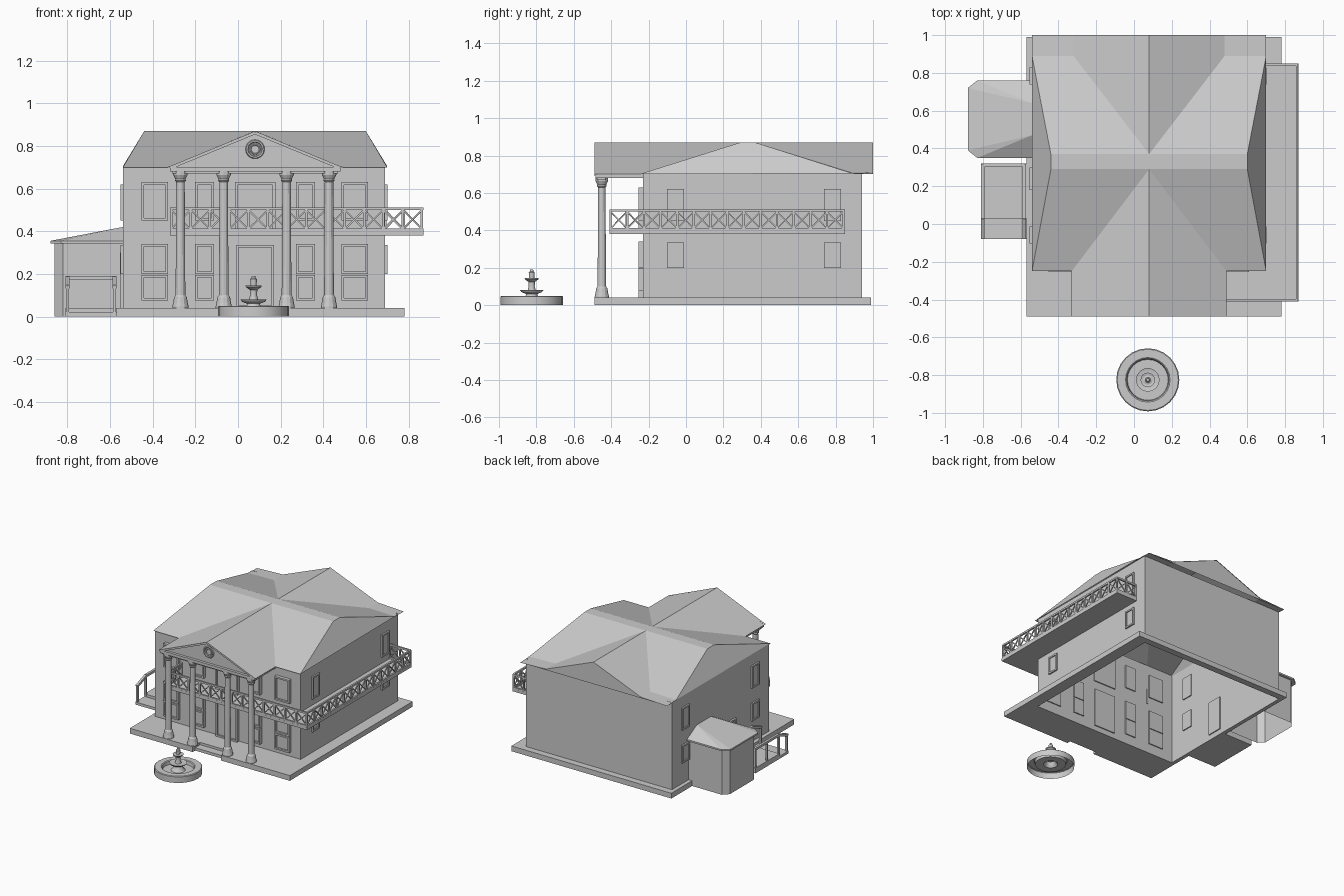
import bpy, bmesh, math
from mathutils import Vector, Matrix

if "Cube" in bpy.data.objects:
    bpy.data.objects.remove(bpy.data.objects["Cube"])


def finish(name, bm):
    bmesh.ops.recalc_face_normals(bm, faces=bm.faces)
    me = bpy.data.meshes.new(name)
    bm.to_mesh(me)
    bm.free()
    ob = bpy.data.objects.new(name, me)
    bpy.context.collection.objects.link(ob)
    return ob


def add_box(bm, a, b):
    a, b = Vector(a), Vector(b)
    size = [abs(v) for v in b - a]
    m = Matrix.Translation((a + b) / 2) @ Matrix.Diagonal((*size, 1))
    bmesh.ops.create_cube(bm, size=1, matrix=m)


def add_bar(bm, p, q, t):
    p, q = Vector(p), Vector(q)
    d = q - p
    rot = d.to_track_quat('Z', 'Y').to_matrix().to_4x4()
    m = Matrix.Translation((p + q) / 2) @ rot @ Matrix.Diagonal((t, t, d.length, 1))
    bmesh.ops.create_cube(bm, size=1, matrix=m)


def boxes(name, items):
    bm = bmesh.new()
    for a, b in items:
        add_box(bm, a, b)
    return finish(name, bm)


def polys(name, faces):
    bm = bmesh.new()
    for f in faces:
        bm.faces.new([bm.verts.new(p) for p in f])
    bmesh.ops.remove_doubles(bm, verts=bm.verts, dist=1e-4)
    return finish(name, bm)


def tube(name, outline, z0, z1):
    n = len(outline)
    return polys(name, [[(*outline[i], z0), (*outline[(i + 1) % n], z0),
                         (*outline[(i + 1) % n], z1), (*outline[i], z1)] for i in range(n)])


def lathe(name, profile, loc, sides):
    bm = bmesh.new()
    vs = [bm.verts.new((r, 0, z)) for r, z in profile]
    es = [bm.edges.new(e) for e in zip(vs, vs[1:])]
    bmesh.ops.spin(bm, geom=vs + es, axis=(0, 0, 1), cent=(0, 0, 0),
                   angle=2 * math.pi, steps=sides)
    bmesh.ops.remove_doubles(bm, verts=bm.verts, dist=1e-4)
    ob = finish(name, bm)
    ob.location = loc
    return ob


X0, X1, Y0, Y1 = -0.54, 0.69, -0.23, 0.94   # house footprint
C = 0.08                                    # axis of the facade

# Base slab around the open house, with front steps cut in
boxes("base_slab", [
    ((-0.57, -0.40, 0), (0.78, Y0, 0.04)),
    ((-0.57, -0.49, 0), (-0.04, -0.40, 0.04)), ((0.20, -0.49, 0), (0.78, -0.40, 0.04)),
    ((-0.57, Y0, 0), (X0, 0.99, 0.04)), ((X1, Y0, 0), (0.78, 0.99, 0.04)),
    ((X0, Y1, 0), (X1, 0.99, 0.04))])
boxes("front_step", [((-0.04, -0.46, 0), (0.20, -0.40, 0.022))])

# House walls
tube("house_walls", [(X0, Y0), (X1, Y0), (X1, Y1), (X0, Y1)], 0.03, 0.705)

# Roof: hipped main roof with cross gables, mirrored about the axis
roof = []
for s in (-1, 1):
    def P(d, y, z):
        return (C + s * d, y, z)
    roof += [
        [P(.62, -.25, .70), P(.41, -.25, .70), P(0, .29, .87), P(.52, .29, .87)],   # front slope
        [P(0, .29, .87), P(.52, .29, .87), P(.52, .37, .87), P(0, .37, .87)],       # ridge strip
        [P(.62, .89, .705), P(.40, .89, .71), P(0, .37, .87), P(.52, .37, .87)],    # back slope
        [P(.62, -.25, .70), P(.52, .29, .87), P(.52, .37, .87), P(.62, .89, .705)], # hip end
        [P(.41, -.49, .70), P(0, -.49, .87), P(0, .29, .87), P(.41, -.25, .70)],    # front gable
        [P(.40, 1, .71), P(0, 1, .87), P(0, .37, .87), P(.40, .89, .71)],           # back gable
        [P(.62, .89, .705), P(.40, .89, .71), P(.40, 1, .71), P(.62, 1, .70)],      # back eave
        [P(0, .995, .70), P(0, .995, .87), P(.40, .995, .71), P(.62, .995, .70)],   # gable end
    ]
polys("roof", roof)

# Pediment, its edge trim, porch ceiling and round vent
polys("pediment", [[(C - .38, -.465, .70), (C + .38, -.465, .70), (C, -.465, .86)]])
boxes("porch_beam", [((-0.32, -0.485, 0.68), (0.48, Y0, 0.702)),
                     ((-0.31, -0.475, 0.67), (0.47, -0.43, 0.68))])
bm = bmesh.new()
for s in (-1, 1):
    add_bar(bm, (C, -.481, .862), (C + s * .40, -.481, .697), .014)
finish("pediment_trim", bm)
for name, R, r in (("vent_ring", .038, .007), ("vent_hub", .022, .004)):
    bpy.ops.mesh.primitive_torus_add(major_radius=R, minor_radius=r, major_segments=20,
                                     minor_segments=6, location=(C, -.467, .785),
                                     rotation=(math.pi / 2, 0, 0))
    bpy.context.object.name = name

# Columns
prof = [(0, 0), (.038, 0), (.038, .012), (.034, .03), (.030, .055), (.023, .065), (.021, .33),
        (.020, .595), (.026, .602), (.024, .61), (.034, .63), (.034, .645), (0, .645)]
for i, x in enumerate((-0.27, -0.067, 0.228, 0.427)):
    lathe(f"column_{i}", prof, (x, -0.45, 0.035), 12)


# Windows and doors
def window(name, side, u, w, z0, z1, depth, mullion=False):
    def m(uu, d, z):
        return {'F': (uu, Y0 - d, z), 'R': (X1 + d, uu, z), 'L': (X0 - d, uu, z)}[side]
    a, b, t = u - w / 2, u + w / 2, 0.012
    parts = [(a, a + t, z0, z1, depth), (b - t, b, z0, z1, depth),
             (a, b, z0, z0 + t, depth), (a, b, z1 - t, z1, depth),
             (a + t, b - t, z0 + t, z1 - t, depth * .45)]
    if mullion:
        parts.append((u - t / 2, u + t / 2, z0, z1, depth * .8))
    boxes(name, [(m(p, -.008, r), m(q, d, s)) for p, q, r, s, d in parts])


for i, (x, w) in enumerate(((-.39, .125), (-.157, .09), (.317, .09), (.547, .125))):
    window(f"front_window_upper_{i}", 'F', x, w, .45, .63, .025)
    window(f"front_window_lower_{i}", 'F', x, w, .20, .34, .025)
    window(f"front_panel_{i}", 'F', x, w, .075, .195, .025)
window("balcony_door", 'F', C, .19, .40, .63, .025)
window("front_door", 'F', C, .18, .04, .335, .025)
for side in 'RL':
    for y in (-.057, .783):
        window(f"side_window_upper_{side}", side, y, .09, .45, .62, .012)
        window(f"side_window_lower_{side}", side, y, .09, .20, .335, .012)
window("side_door", 'L', .24, .12, .04, .30, .014)

# Balcony floor wrapping the front and right side
BX0, BX1, BY0, BY1 = -0.32, 0.87, -0.41, 0.85
boxes("balcony_floor", [((BX0, BY0, .38), (BX1, Y0, .40)), ((X1, Y0, .38), (BX1, BY1, .40))])

# Balcony railing with crossed panels
bm = bmesh.new()
i = .007
path = [(BX0 + i, Y0), (BX0 + i, BY0 + i), (BX1 - i, BY0 + i), (BX1 - i, BY1 - i), (X1, BY1 - i)]
for p, q in zip(path, path[1:]):
    p, q = Vector((*p, 0)), Vector((*q, 0))
    n = max(1, round((q - p).length / .088))
    up = lambda v, z: (v.x, v.y, z)
    for z in (.406, .506):
        add_bar(bm, up(p, z), up(q, z), .013)
    for k in range(n):
        a, b = p.lerp(q, k / n), p.lerp(q, (k + 1) / n)
        add_bar(bm, up(a, .395), up(a, .51), .012)
        add_bar(bm, up(a, .41), up(b, .50), .007)
        add_bar(bm, up(a, .50), up(b, .41), .007)
    add_bar(bm, up(q, .395), up(q, .51), .012)
finish("balcony_railing", bm)

# Side annex with a hipped lean-to roof
tube("annex_walls", [(X0, .37), (-.82, .37), (-.86, .41), (-.86, .70), (-.82, .74), (X0, .74)],
     0, .355)
A, B = (X0, .47, .42), (X0, .64, .42)
e = [(X0, .35), (-.83, .35), (-.88, .39), (-.88, .72), (-.83, .76), (X0, .76)]
top = [(*p, .355) for p in e]
low = [(*p, .343) for p in e]
polys("annex_roof", [[top[0], top[1], A], [top[1], top[2], A], [top[2], top[3], B, A],
                     [top[3], top[4], B], [top[4], top[5], B]] +
      [[low[k], low[k + 1], top[k + 1], top[k]] for k in range(5)] + [low])

# Side porch with a step and handrails
boxes("side_porch", [((-.81, .03, 0), (-.57, .32, .04)), ((-.81, -.08, 0), (-.57, .03, .02))])
bm = bmesh.new()
for x in (-.80, -.58):
    for y, z0, z1 in ((-.07, .01, .14), (.03, .03, .18), (.17, .03, .18), (.31, .03, .18)):
        add_bar(bm, (x, y, z0), (x, y, z1), .014)
    add_bar(bm, (x, .03, .18), (x, .317, .18), .018)
    add_bar(bm, (x, .03, .18), (x, -.077, .14), .018)
add_bar(bm, (-.80, .31, .18), (-.58, .31, .18), .018)
finish("side_porch_handrail", bm)

# Fountain
ob = lathe("fountain", [
    (.167, 0), (.167, .046), (.162, .05), (.118, .05), (.112, .045), (.108, .022), (.05, .022),
    (.035, .04), (.03, .06), (.055, .07), (.062, .08), (.05, .076), (.022, .078), (.016, .10),
    (.018, .125), (.036, .138), (.038, .145), (.025, .142), (.014, .146), (.016, .175),
    (.010, .18), (.008, .19), (0, .19)], (.073, -.825, 0), 24)
bpy.ops.object.select_all(action='DESELECT')
ob.select_set(True)
bpy.context.view_layer.objects.active = ob
bpy.ops.object.shade_smooth_by_angle()
